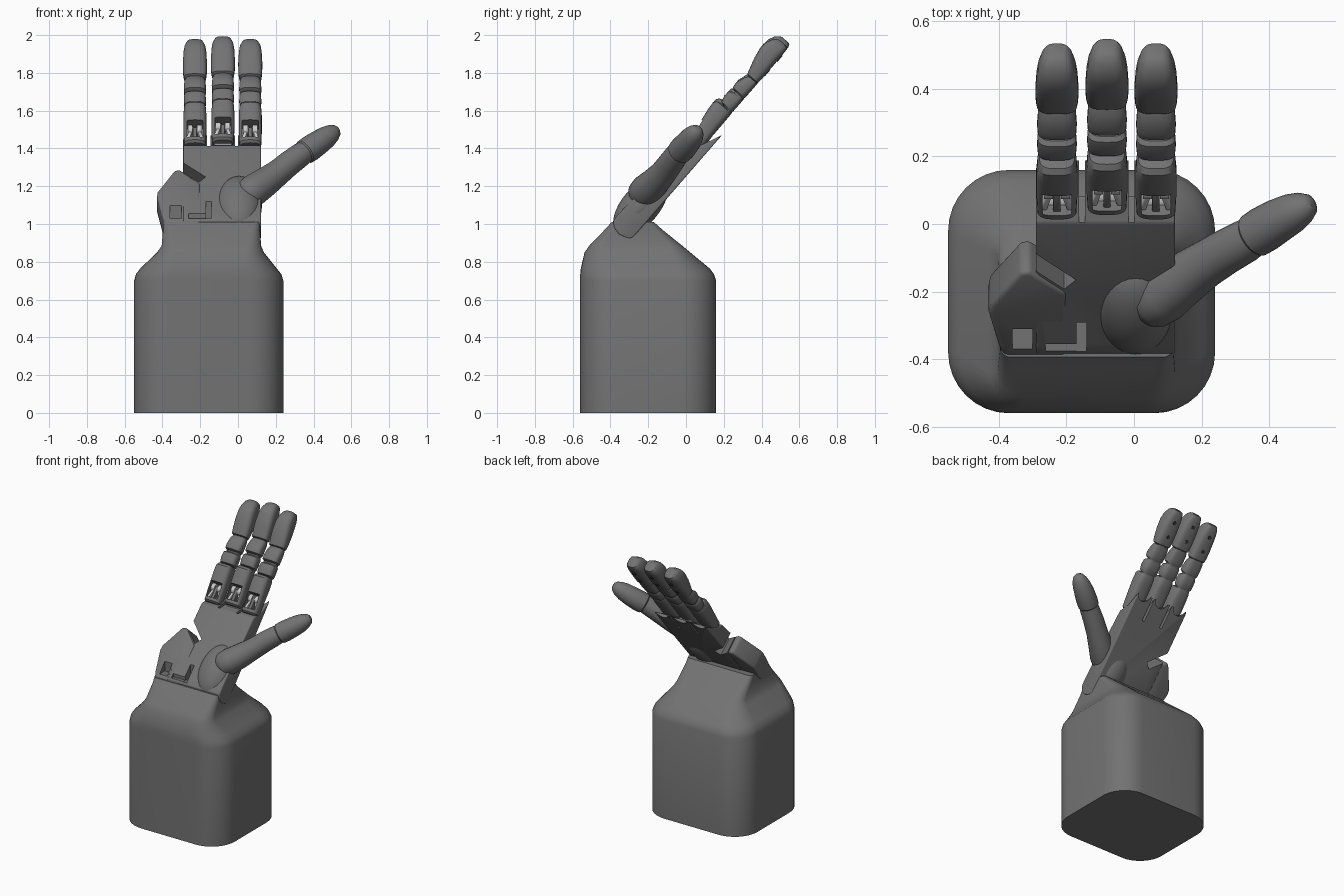
import bpy, bmesh, math
from mathutils import Matrix, Vector

cube = bpy.data.objects.get("Cube")
if cube:
    bpy.data.objects.remove(cube, do_unlink=True)


def material(name, rgb):
    m = bpy.data.materials.new(name)
    m.use_nodes = True
    m.diffuse_color = (*rgb, 1)
    b = m.node_tree.nodes["Principled BSDF"]
    b.inputs["Base Color"].default_value = (*rgb, 1)
    b.inputs["Roughness"].default_value = 0.6
    return m


GREY = material("dark grey", (0.17, 0.17, 0.17))
LIGHT = material("light grey", (0.6, 0.6, 0.6))
BLACK = material("screw black", (0.04, 0.04, 0.04))

# Hand frame: x across, s along the fingers, t out of the palm
HAND = Matrix(((1, 0, 0, 0), (0, 0.656, -0.755, -0.278),
               (0, 0.755, 0.656, 0.931), (0, 0, 0, 1)))
WORLD = Matrix.Identity(4)


def finish(name, bm, mat, frame=WORLD, bevel=0, smooth=True):
    bmesh.ops.recalc_face_normals(bm, faces=bm.faces)
    me = bpy.data.meshes.new(name)
    bm.to_mesh(me)
    bm.free()
    me.transform(frame)
    me.materials.append(mat)
    ob = bpy.data.objects.new(name, me)
    bpy.context.collection.objects.link(ob)
    if bevel:
        m = ob.modifiers.new("bevel", 'BEVEL')
        m.width, m.segments, m.limit_method = bevel, 3, 'ANGLE'
        apply(ob, m)
    if smooth:
        shade(ob)
    return ob


def activate(ob):
    bpy.ops.object.select_all(action='DESELECT')
    ob.select_set(True)
    bpy.context.view_layer.objects.active = ob


def apply(ob, mod):
    activate(ob)
    bpy.ops.object.modifier_apply(modifier=mod.name)


def shade(ob):
    activate(ob)
    bpy.ops.object.shade_smooth_by_angle(angle=math.radians(35))


def cut(ob, cutters):
    for c in cutters:
        m = ob.modifiers.new("cut", 'BOOLEAN')
        m.operation, m.object, m.solver = 'DIFFERENCE', c, 'EXACT'
        apply(ob, m)
        bpy.data.objects.remove(c, do_unlink=True)
    shade(ob)


def loft(name, rings, mat, frame=WORLD):
    bm = bmesh.new()
    vs = [[bm.verts.new(p) for p in r] for r in rings]
    n = len(vs[0])
    for a, b in zip(vs, vs[1:]):
        for i in range(n):
            j = (i + 1) % n
            bm.faces.new((a[i], a[j], b[j], b[i]))
    bm.faces.new(vs[0])
    bm.faces.new(vs[-1])
    return finish(name, bm, mat, frame)


def box(name, lo, hi, mat=GREY, frame=WORLD, bevel=0):
    bm = bmesh.new()
    bmesh.ops.create_cube(bm, size=1)
    for v in bm.verts:
        v.co = [(a + b) / 2 + c * (b - a) for a, b, c in zip(lo, hi, v.co)]
    return finish(name, bm, mat, frame, bevel)


def cylinder(name, centre, r, depth, axis, mat=GREY, frame=WORLD):
    bm = bmesh.new()
    rot = Vector((0, 0, 1)).rotation_difference(Vector(axis)).to_matrix().to_4x4()
    bmesh.ops.create_cone(bm, cap_ends=True, segments=24, radius1=r, radius2=r,
                          depth=depth, matrix=Matrix.Translation(centre) @ rot)
    return finish(name, bm, mat, frame)


def prism(name, pts, offset, mat, frame, bevel):
    bm = bmesh.new()
    f = bm.faces.new([bm.verts.new(p) for p in pts])
    g = bmesh.ops.extrude_face_region(bm, geom=[f])["geom"]
    bmesh.ops.translate(bm, vec=offset, verts=[v for v in g if isinstance(v, bmesh.types.BMVert)])
    return finish(name, bm, mat, frame, bevel)


# Pedestal: rounded rectangles that narrow to the wrist
def rounded_rect(z, x0, x1, y0, y1, r):
    out = []
    for k, (cx, cy) in enumerate(((x1 - r, y1 - r), (x0 + r, y1 - r),
                                  (x0 + r, y0 + r), (x1 - r, y0 + r))):
        for i in range(9):
            a = math.pi / 2 * (k + i / 8)
            out.append((cx + r * math.cos(a), cy + r * math.sin(a), z))
    return out


loft("pedestal", [rounded_rect(*r) for r in (
    (0, -.55, .24, -.56, .16, .18), (.70, -.55, .24, -.56, .16, .18),
    (.735, -.54, .229, -.56, .148, .18), (.765, -.517, .205, -.557, .125, .17),
    (.85, -.428, .137, -.537, .022, .10), (.885, -.404, .122, -.512, -.02, .075),
    (.97, -.397, .117, -.43, -.125, .05), (1.01, -.396, .116, -.394, -.17, .03))], GREY)

# Palm slab: side profile extruded across the hand
profile = ((-.03, .03), (-.02, .008), (0, 0), (.716, 0), (.61, .045), (.55, .105),
           (.3, .125), (.03, .14), (-.005, .137), (-.03, .11), (-.04, .07))
palm = prism("palm", [(-.29, s, t) for s, t in profile], (.412, 0, 0), GREY, HAND, .008)
cutters = [cylinder("cutter", (x, .715, 0), .05, .4, (0, 0, 1), frame=HAND)
           for x in (-.228, -.08, .065)]
cutters += [box("cutter", (x - .009, .55, -.1), (x + .009, .8, .3), frame=HAND)
            for x in (-.154, -.008)]
gap = HAND @ Matrix.Translation((-.245, .345, 0)) @ Matrix.Rotation(math.radians(-42), 4, 'Z')
cutters.append(box("cutter", (-.12, -.026, -.1), (.075, .026, .3), frame=gap))
cutters += [box("cutter", (-.262, -.45, 1.03), (-.14, -.35, 1.055)),
            box("cutter", (-.17, -.45, 1.028), (-.14, -.29, 1.12))]
cut(palm, cutters)

# Side mount on the right of the palm, with a square recess
mount = prism("side_mount", [(x, s, .004) for x, s in (
    (-.2, -.02), (-.385, -.02), (-.40, .02), (-.43, .17), (-.425, .205),
    (-.335, .355), (-.31, .36), (-.2, .262))], (0, 0, .13), GREY, HAND, .03)
cut(mount, [box("cutter", (-.36, -.45, 1.03), (-.30, -.31, 1.25)),
            box("cutter", (-.262, -.45, 1.03), (-.14, -.35, 1.055))])


# Thumb mound on the palm
def ellipsoid(name, centre, size, frame=WORLD):
    bm = bmesh.new()
    bmesh.ops.create_uvsphere(bm, u_segments=32, v_segments=16, radius=1,
                              matrix=Matrix.Translation(centre) @ Matrix.Diagonal((*size, 1)))
    return finish(name, bm, GREY, frame)


ellipsoid("thumb_mound", (.005, .15, .08), (.122, .19, .10), HAND)


# Finger sections: rounded squares across the finger
def finger_part(name, cx, ds, sections):
    rings = []
    for s, w, t0, t1 in sections:
        ring = []
        for i in range(32):
            a = 2 * math.pi * i / 32
            c, d = math.cos(a), math.sin(a)
            px = math.copysign(abs(c) ** .65, c)
            pt = math.copysign(abs(d) ** .65, d)
            ring.append((cx + w * px, s + ds, (t0 + t1) / 2 + (t1 - t0) / 2 * pt))
        rings.append(ring)
    return loft(name, rings, GREY, HAND)


PROXIMAL = ((.59, .05, .035, .105), (.60, .058, .03, .118), (.68, .061, .035, .128),
            (.79, .061, .036, .146), (.835, .058, .037, .15), (.852, .052, .042, .138),
            (.858, .04, .05, .12))
CORE = ((.84, .048, .042, .10), (1.09, .048, .042, .10))
LUMP_1 = ((.858, .05, .042, .10), (.866, .057, .038, .118), (.90, .059, .037, .128),
          (.935, .057, .038, .124), (.945, .05, .042, .11))
LUMP_2 = ((.955, .05, .042, .105), (.963, .058, .038, .122), (.99, .059, .037, .127),
          (1.04, .056, .037, .112), (1.06, .05, .04, .10))
DISTAL = ((1.062, .05, .045, .10), (1.068, .059, .038, .112), (1.10, .063, .036, .122),
          (1.16, .064, .036, .14), (1.22, .061, .037, .151), (1.26, .056, .038, .147),
          (1.295, .045, .04, .13), (1.31, .034, .045, .112), (1.315, .02, .055, .10))

for label, cx, ds in (("right", -.228, -.02), ("middle", -.08, 0), ("left", .065, -.02)):
    prox = finger_part(label + "_finger_base", cx, ds, PROXIMAL)
    cut(prox, [box("cutter", (cx - .043, .62 + ds, .06), (cx + .043, .725 + ds, .2), frame=HAND)])
    finger_part(label + "_finger_core", cx, ds, CORE)
    finger_part(label + "_finger_lower_knuckle", cx, ds, LUMP_1)
    finger_part(label + "_finger_upper_knuckle", cx, ds, LUMP_2)
    finger_part(label + "_fingertip", cx, ds, DISTAL)
    # Hinge: splayed light legs, roller and dark centre lug
    for side in (-1, 1):
        leg = HAND @ Matrix.Translation((cx + side * .026, .67 + ds, 0)) \
            @ Matrix.Rotation(side * .25, 4, 'Z')
        box(label + "_hinge_leg", (-.009, -.055, .055), (.009, .045, .098), LIGHT, leg, .004)
        cylinder(label + "_hinge_roller", (cx + side * .025, .695 + ds, .085), .027, .026,
                 (1, 0, 0), LIGHT, HAND)
    box(label + "_hinge_lug", (cx - .011, .61 + ds, .05), (cx + .011, .70 + ds, .105),
        GREY, HAND, .004)
    cylinder(label + "_hinge_pin", (cx, .61 + ds, .045), .036, .09, (1, 0, 0), LIGHT, HAND)
    # Screws on the back of the fingertip
    for s in (1.13, 1.23):
        cylinder(label + "_fingertip_screw", (cx, s + ds, .036), .012, .006, (0, 0, 1), BLACK, HAND)


# Thumb: round sections along a bent path
def tube(name, stations):
    pts = [Vector(p[:3]) for p in stations]
    rings = []
    for i, p in enumerate(pts):
        d = (pts[min(i + 1, len(pts) - 1)] - pts[max(i - 1, 0)]).normalized()
        a = d.cross(Vector((0, 0, 1))).normalized()
        b = a.cross(d)
        r = stations[i][3]
        rings.append([p + r * (a * math.cos(2 * math.pi * k / 28) + b * math.sin(2 * math.pi * k / 28))
                      for k in range(28)])
    return loft(name, rings, GREY)


tube("thumb_base", ((.015, -.262, 1.13, .03), (.03, -.25, 1.14, .063), (.05, -.235, 1.155, .08),
                    (.085, -.21, 1.18, .085), (.14, -.168, 1.218, .079), (.21, -.12, 1.27, .070),
                    (.27, -.083, 1.32, .067), (.33, -.05, 1.365, .064), (.38, -.02, 1.40, .055)))
tube("thumb_tip", ((.345, -.04, 1.375, .055), (.355, -.034, 1.382, .067), (.385, -.015, 1.402, .069),
                   (.43, .012, 1.433, .065), (.47, .033, 1.461, .059), (.50, .048, 1.482, .048),
                   (.522, .058, 1.497, .032), (.53, .062, 1.502, .016)))
cylinder("thumb_screw", (.458, -.014, 1.407), .011, .012, (.35, -.6, -.7), BLACK)
